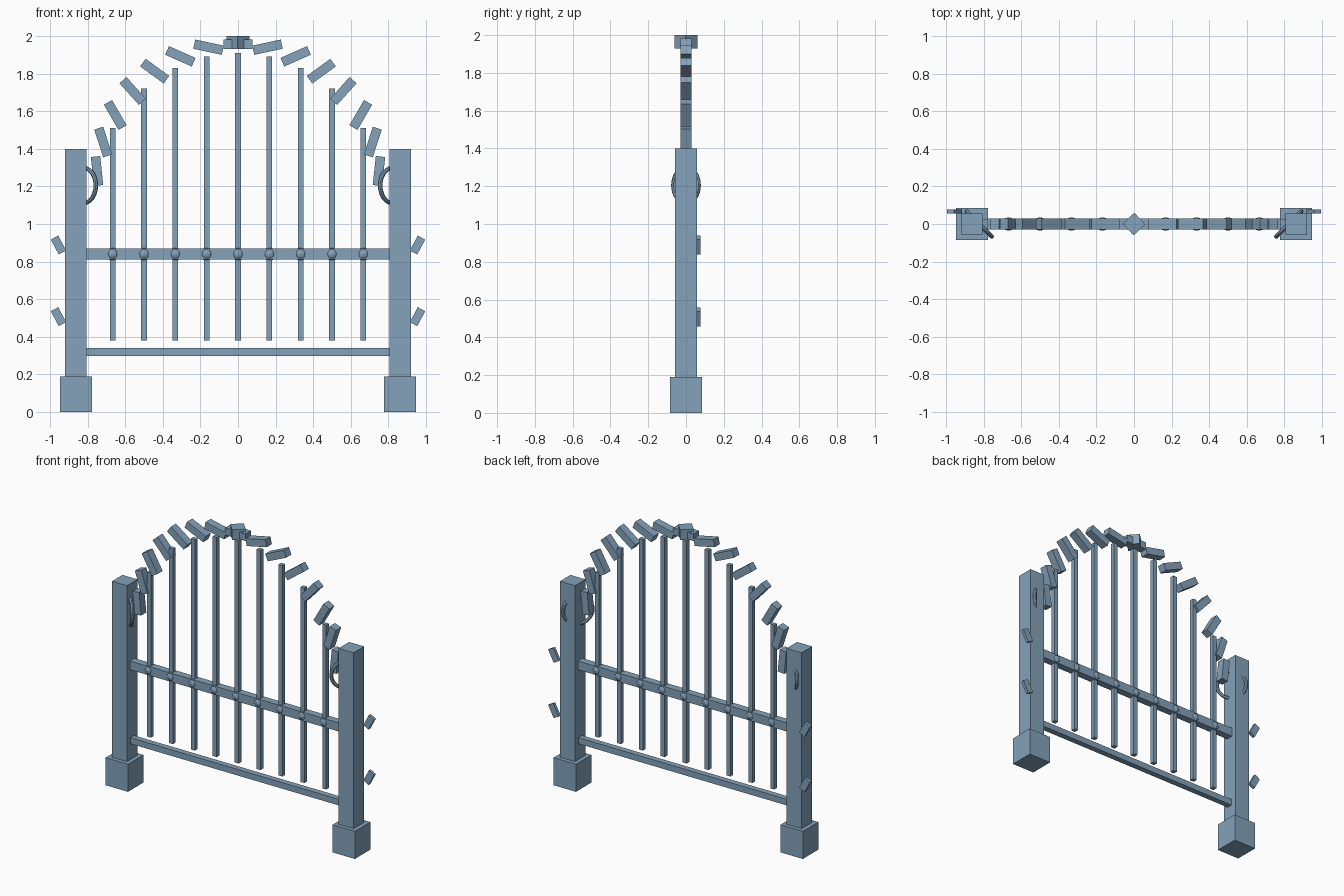
import bpy, math
from math import radians, sin, cos

if "Cube" in bpy.data.objects:
    bpy.data.objects.remove(bpy.data.objects["Cube"])

# Slate blue painted metal
slate = bpy.data.materials.new("slate_paint")
slate.diffuse_color = (0.23, 0.36, 0.49, 1)
slate.use_nodes = True
slate.node_tree.nodes["Principled BSDF"].inputs["Base Color"].default_value = slate.diffuse_color


def finish(name):
    ob = bpy.context.object
    ob.name = name
    ob.data.materials.append(slate)
    return ob


def box(name, loc, size, rot=(0, 0, 0)):
    bpy.ops.mesh.primitive_cube_add(size=1, location=loc, rotation=rot)
    ob = finish(name)
    ob.scale = size
    return ob


# Posts, footings, rings and hinge plates on both sides
for s, side in ((-1, "left"), (1, "right")):
    box(f"{side}_footing", (s * 0.863, 0, 0.095), (0.17, 0.168, 0.19))
    box(f"{side}_post", (s * 0.862, 0, 0.795), (0.114, 0.114, 1.21))
    bpy.ops.mesh.primitive_torus_add(
        major_radius=0.094, minor_radius=0.012, major_segments=32, minor_segments=8,
        location=(s * 0.823, 0, 1.205), rotation=(radians(90), 0, s * radians(45)))
    finish(f"{side}_ring")
    bpy.ops.object.shade_smooth_by_angle()
    for z in (0.507, 0.888):
        box(f"{side}_hinge_plate", (s * 0.955, 0.066, z), (0.045, 0.02, 0.09),
            (0, s * radians(28), 0))

# Cross rails
box("bottom_rail", (0, 0, 0.32), (1.62, 0.04, 0.042))
box("middle_rail", (0, 0, 0.84), (1.62, 0.05, 0.06))

# Vertical bars with a round boss where each crosses the middle rail
tops = (1.91, 1.89, 1.83, 1.72, 1.51)
for i in range(-4, 5):
    x, top = i / 6, tops[abs(i)]
    box("bar", (x, 0, (0.38 + top) / 2), (0.03, 0.03, top - 0.38))
    bpy.ops.mesh.primitive_uv_sphere_add(segments=12, ring_count=8, radius=0.036,
                                         location=(x, 0, 0.84))
    finish("boss")

# Arch of separate blocks, each turned against the curve
R, Z0 = 0.754, 1.203
for k in range(-7, 8):
    a = radians(12 * k)
    box("arch_block", (R * sin(a), 0, Z0 + R * cos(a)), (0.155, 0.056, 0.05), (0, -a, 0))

# Diamond finial block at the crown
box("finial", (0, 0, 1.965), (0.085, 0.085, 0.07), (0, 0, radians(43)))
